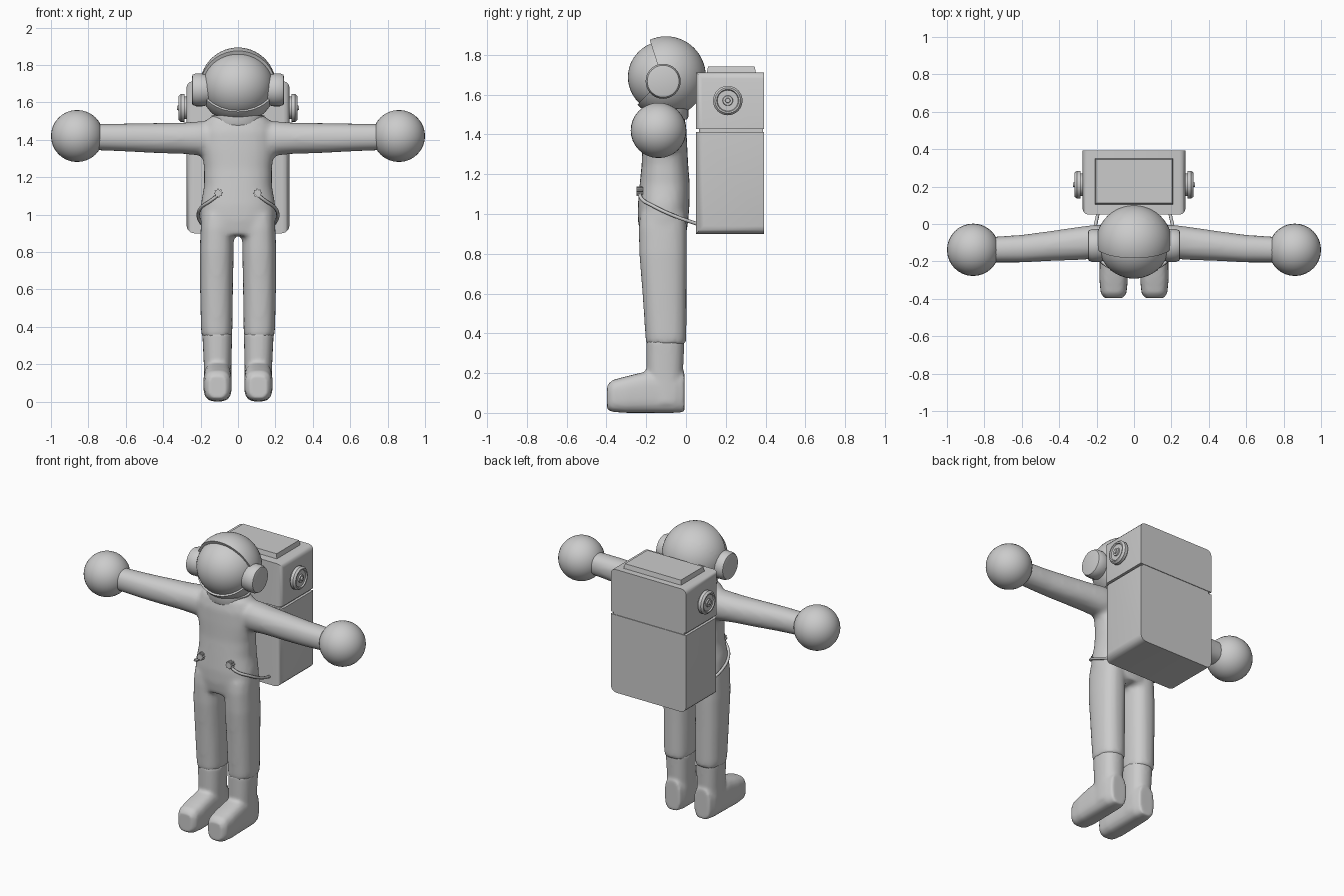
import bpy, bmesh, math
from mathutils import Vector, Matrix

if "Cube" in bpy.data.objects:
    bpy.data.objects.remove(bpy.data.objects["Cube"])

grey = bpy.data.materials.new("suit_grey")
grey.diffuse_color = (0.6, 0.6, 0.6, 1)
grey.use_nodes = True
grey.node_tree.nodes["Principled BSDF"].inputs["Base Color"].default_value = grey.diffuse_color


def finish(name, bm, angle=35):
    bmesh.ops.recalc_face_normals(bm, faces=bm.faces)
    me = bpy.data.meshes.new(name)
    bm.to_mesh(me)
    bm.free()
    me.materials.append(grey)
    ob = bpy.data.objects.new(name, me)
    bpy.context.collection.objects.link(ob)
    smooth(ob, angle)
    return ob


def smooth(ob, angle):
    bpy.ops.object.select_all(action='DESELECT')
    ob.select_set(True)
    bpy.context.view_layer.objects.active = ob
    bpy.ops.object.shade_smooth_by_angle(angle=math.radians(angle))


def loft(bm, axis, rings, n=2.4, seg=28):
    """Rings are (position, centre a, centre b, radius a, radius b) along an axis."""
    loops = []
    for p, ca, cb, ra, rb in rings:
        loop = []
        for i in range(seg):
            t = 2 * math.pi * i / seg
            c, s = math.cos(t), math.sin(t)
            a = ca + ra * math.copysign(abs(c) ** (2 / n), c)
            b = cb + rb * math.copysign(abs(s) ** (2 / n), s)
            co = {'x': (p, a, b), 'y': (a, p, b), 'z': (a, b, p)}[axis]
            loop.append(bm.verts.new(co))
        loops.append(loop)
    for l0, l1 in zip(loops, loops[1:]):
        for i in range(seg):
            j = (i + 1) % seg
            bm.faces.new((l0[i], l0[j], l1[j], l1[i]))
    bm.faces.new(loops[0])
    bm.faces.new(loops[-1])


def fuse(ob, voxel, rounds):
    """Blend overlapping volumes into one soft skin."""
    m = ob.modifiers.new("skin", 'REMESH')
    m.mode, m.voxel_size, m.use_smooth_shade = 'VOXEL', voxel, True
    s = ob.modifiers.new("soften", 'SMOOTH')
    s.factor, s.iterations = 0.5, rounds
    bpy.context.view_layer.objects.active = ob
    for name in ("skin", "soften"):
        bpy.ops.object.modifier_apply(modifier=name)
    if not ob.data.materials:
        ob.data.materials.append(grey)


def sphere(name, loc, r, seg=32, rings=16):
    bm = bmesh.new()
    bmesh.ops.create_uvsphere(bm, u_segments=seg, v_segments=rings, radius=1)
    bmesh.ops.transform(bm, matrix=Matrix.Translation(loc) @ Matrix.Diagonal((*r, 1)), verts=bm.verts)
    return finish(name, bm)


def dial(name, side, y, z, profile, seg=32):
    """Turned part on the x axis; profile is (x, radius)."""
    bm = bmesh.new()
    loft(bm, 'x', [(side * x, y, z, r, r) for x, r in profile], 2, seg)
    return finish(name, bm)


def box(name, lo, hi, bevel, keep):
    """Box whose edges are rounded where the edge midpoint passes keep()."""
    bm = bmesh.new()
    bmesh.ops.create_cube(bm, size=1)
    lo, hi = Vector(lo), Vector(hi)
    for v in bm.verts:
        v.co = [(a + b) / 2 + c * (b - a) for a, b, c in zip(lo, hi, v.co)]
    edges = [e for e in bm.edges if keep((e.verts[0].co + e.verts[1].co) / 2)]
    bmesh.ops.bevel(bm, geom=edges, offset=bevel, segments=3, profile=0.5, affect='EDGES')
    return finish(name, bm)


# Suit: torso, legs and arms blended into one skin
bm = bmesh.new()
loft(bm, 'z', [(.89, 0, -.115, .185, .115), (.97, 0, -.115, .202, .127), (1.05, 0, -.112, .200, .130),
               (1.15, 0, -.107, .182, .126), (1.25, 0, -.106, .182, .117), (1.35, 0, -.107, .195, .113),
               (1.44, 0, -.107, .195, .108), (1.50, 0, -.105, .175, .095), (1.54, 0, -.1, .12, .085)])
for s in (1, -1):
    loft(bm, 'z', [(.34, s * .112, -.101, .079, .100), (.38, s * .114, -.101, .084, .103),
                   (.6, s * .115, -.108, .088, .111), (.8, s * .114, -.115, .091, .120),
                   (.93, s * .112, -.117, .088, .121), (1.0, s * .11, -.115, .085, .115)])
    loft(bm, 'x', [(s * .1, -.09, 1.40, .08, .09), (s * .2, -.095, 1.407, .092, .092),
                   (s * .3, -.104, 1.408, .088, .083), (s * .45, -.118, 1.409, .080, .080),
                   (s * .6, -.132, 1.412, .074, .075), (s * .78, -.138, 1.415, .068, .070)], 2.2)
fuse(finish("suit", bm), .016, 4)

for s, side in ((1, "left"), (-1, "right")):
    # Mitten hands
    sphere(side + "_hand", (s * .86, -.138, 1.42), (.14, .14, .139))

    # Boots: shaft and foot blended
    bm = bmesh.new()
    loft(bm, 'z', [(.05, s * .109, -.105, .074, .09), (.2, s * .109, -.107, .074, .092),
                   (.365, s * .111, -.104, .080, .096)], 2.4)
    loft(bm, 'y', [(-.396, s * .109, .078, .050, .062), (-.37, s * .109, .085, .069, .080),
                   (-.30, s * .109, .092, .076, .092), (-.2, s * .109, .104, .075, .104),
                   (-.06, s * .108, .104, .072, .104), (-.008, s * .108, .104, .055, .1)], 3)
    fuse(finish(side + "_boot", bm), .011, 3)

    # Helmet ear pads
    dial(side + "_ear_pad", s, -.115, 1.667,
         [(.15, .08), (.19, .088), (.225, .088), (.243, .080), (.246, .07)])

    # Backpack side dials with a sunken face and a centre knob
    dial(side + "_pack_dial", s, .21, 1.57,
         [(.26, .06), (.285, .06), (.286, .074), (.306, .074), (.318, .064), (.318, .056),
          (.310, .052), (.310, .026), (.318, .024), (.318, .013), (.326, .011)])

    # Waist hose running from the clasp round the hip to the backpack
    cu = bpy.data.curves.new(side + "_waist_hose", 'CURVE')
    cu.dimensions, cu.bevel_depth, cu.bevel_resolution, cu.use_fill_caps = '3D', .009, 2, True
    sp = cu.splines.new('BEZIER')
    pts = [(.10, -.236, 1.11), (.145, -.222, 1.075), (.195, -.165, 1.04), (.213, -.07, .995), (.19, .07, .945)]
    sp.bezier_points.add(len(pts) - 1)
    for bp, (x, y, z) in zip(sp.bezier_points, pts):
        bp.co = (s * x, y, z)
        bp.handle_left_type = bp.handle_right_type = 'AUTO'
    cu.materials.append(grey)
    bpy.context.collection.objects.link(bpy.data.objects.new(side + "_waist_hose", cu))

    # Toothed clasp on the waist
    bm = bmesh.new()
    outline = []
    for i in range(32):
        r = .024 if i % 4 < 2 else .018
        t = 2 * math.pi * i / 32
        outline.append(bm.verts.new((s * .105 + r * math.cos(t), -.215, 1.115 + r * math.sin(t))))
    face = bm.faces.new(outline)
    new = bmesh.ops.extrude_face_region(bm, geom=[face])["geom"]
    bmesh.ops.translate(bm, vec=(0, -.033, 0), verts=[g for g in new if isinstance(g, bmesh.types.BMVert)])
    finish(side + "_waist_clasp", bm)

# Helmet shell with a wedge-shaped face opening
C = Vector((0, -.1, 1.69))
bm = bmesh.new()
bmesh.ops.create_uvsphere(bm, u_segments=48, v_segments=28, radius=1)
bmesh.ops.transform(bm, matrix=Matrix.Translation(C) @ Matrix.Diagonal((.203, .2, .203, 1)), verts=bm.verts)
slopes = (.32, -.95)
for k in slopes:
    bmesh.ops.bisect_plane(bm, geom=bm.verts[:] + bm.edges[:] + bm.faces[:],
                           plane_co=(0, -.12, 1.68), plane_no=(0, 1, k))
opening = [f for f in bm.faces
           if all(f.calc_center_median().y + .12 + k * (f.calc_center_median().z - 1.68) < 0 for k in slopes)]
bmesh.ops.delete(bm, geom=opening, context='FACES')
shell = finish("helmet_shell", bm)
sol = shell.modifiers.new("thickness", 'SOLIDIFY')
sol.thickness, sol.offset = .02, -1
bpy.ops.object.modifier_apply(modifier="thickness")
smooth(shell, 35)

# Visor and neck collar
sphere("visor", (0, -.105, 1.688), (.190, .187, .182), 48, 24)
bm = bmesh.new()
loft(bm, 'z', [(1.475, 0, -.1, .135, .105), (1.49, 0, -.1, .142, .112), (1.53, 0, -.1, .142, .112)], 2)
finish("neck_collar", bm)

# Backpack: two rounded blocks with a groove between, flush back panel
box("pack_lower", (-.275, .05, .90), (.275, .392, 1.412), .04,
    lambda m: m.z < .95 and abs(m.x) > .2 or abs(m.x) > .2 and m.y < .1)
box("pack_upper", (-.275, .05, 1.428), (.275, .392, 1.712), .032,
    lambda m: m.z > 1.68 and abs(m.x) > .2 or abs(m.x) > .2 and m.y < .1)
box("pack_groove_core", (-.258, .065, 1.38), (.258, .388, 1.46), .02, lambda m: abs(m.x) > .2 and m.y < .1)

# Raised lid on the backpack
bm = bmesh.new()
bmesh.ops.create_cube(bm, size=1)
for v in bm.verts:
    t = 0 if v.co.z < 0 else .008
    v.co = (v.co.x * 2 * (.212 - t), .228 + v.co.y * 2 * (.125 - t), 1.70 if v.co.z < 0 else 1.742)
finish("pack_lid", bm)
